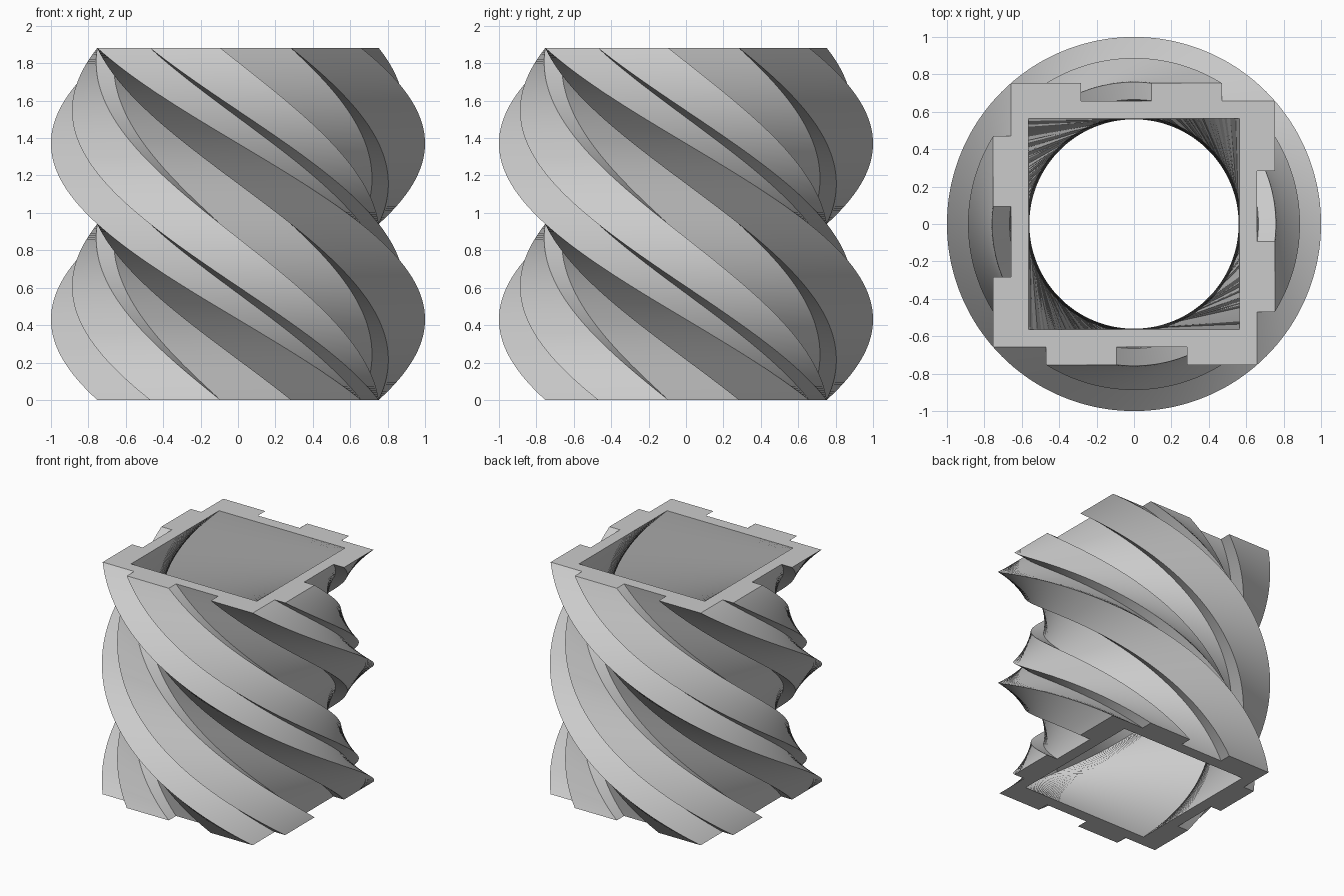
import bpy
import bmesh
import math
from mathutils import Matrix, Vector

cube = bpy.data.objects.get("Cube")
if cube:
    bpy.data.objects.remove(cube, do_unlink=True)

UNIT = 1 / math.hypot(8, 7)   # corner of the notched outline lies at radius 1
HEIGHT = 20 * UNIT
SLICES = 180
TWIST = -math.pi

# One side of each outline; the other three are quarter turns of it
OUTER_SIDE = [(-7, 8), (-3, 8), (-3, 7), (1, 7), (1, 8), (5, 8), (5, 7)]
INNER_SIDE = [(-6, 6)]


def full_outline(side):
    points = []
    for quarter in range(4):
        turn = Matrix.Rotation(-quarter * math.pi / 2, 3, "Z")
        points += [turn @ Vector((x * UNIT, y * UNIT, 0)) for x, y in side]
    return points


def twisted_wall(bm, outline):
    """Sweep an outline upward while turning it; return its end loops."""
    rings = []
    for i in range(SLICES + 1):
        t = i / SLICES
        turn = Matrix.Rotation(TWIST * t, 3, "Z")
        lift = Vector((0, 0, HEIGHT * t))
        rings.append([bm.verts.new(turn @ p + lift) for p in outline])
    n = len(outline)
    for low, high in zip(rings, rings[1:]):
        for k in range(n):
            j = (k + 1) % n
            bm.faces.new((low[k], low[j], high[j], high[k]))
    return [[bm.edges.get((r[k], r[(k + 1) % n])) for k in range(n)]
            for r in (rings[0], rings[-1])]


# Twisted walls, outside and inside
bm = bmesh.new()
outer_ends = twisted_wall(bm, full_outline(OUTER_SIDE))
inner_ends = twisted_wall(bm, full_outline(INNER_SIDE))

# Flat rims closing the bottom and top
for outer, inner in zip(outer_ends, inner_ends):
    bmesh.ops.triangle_fill(bm, edges=outer + inner, use_beauty=True,
                            normal=(0, 0, 1))
bmesh.ops.recalc_face_normals(bm, faces=bm.faces)

mesh = bpy.data.meshes.new("twisted_sleeve")
bm.to_mesh(mesh)
bm.free()

sleeve = bpy.data.objects.new("twisted_sleeve", mesh)
bpy.context.collection.objects.link(sleeve)

# Plain grey material
grey = bpy.data.materials.new("light_grey")
grey.use_nodes = True
colour = (0.6, 0.6, 0.6, 1)
grey.diffuse_color = colour
grey.node_tree.nodes["Principled BSDF"].inputs["Base Color"].default_value = colour
mesh.materials.append(grey)

# Smooth along the twist, crisp at the notches and rims
bpy.ops.object.select_all(action="DESELECT")
sleeve.select_set(True)
bpy.context.view_layer.objects.active = sleeve
bpy.ops.object.shade_smooth_by_angle(angle=math.radians(30))
